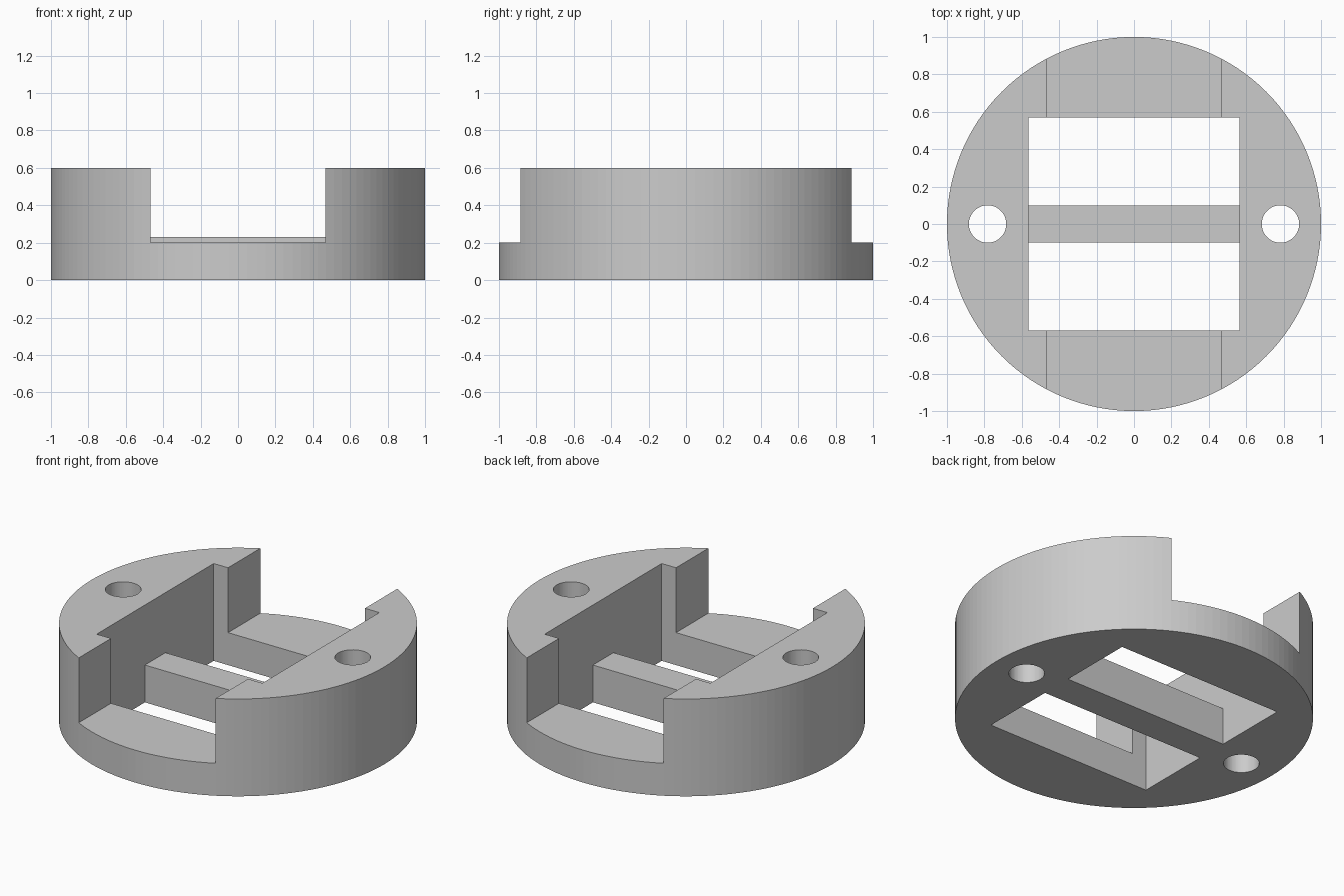
import bpy

default = bpy.data.objects.get("Cube")
if default:
    bpy.data.objects.remove(default, do_unlink=True)

RADIUS, HEIGHT, FLOOR = 1.0, 0.6, 0.2
WINDOW_X, WINDOW_Y = 0.565, 0.57
BAR_Y, BAR_TOP = 0.1, 0.23
SLOT_X = 0.467
OVER = 0.2  # cutter overshoot

grey = bpy.data.materials.new("light_grey")
grey.use_nodes = True
colour = (0.6, 0.6, 0.6, 1)
grey.diffuse_color = colour
grey.node_tree.nodes["Principled BSDF"].inputs["Base Color"].default_value = colour


def box(name, low, high):
    centre = [(a + b) / 2 for a, b in zip(low, high)]
    bpy.ops.mesh.primitive_cube_add(size=1, location=centre)
    ob = bpy.context.object
    ob.name = name
    ob.scale = [b - a for a, b in zip(low, high)]
    return ob


def cylinder(name, radius, x, low, high, sides):
    bpy.ops.mesh.primitive_cylinder_add(
        vertices=sides, radius=radius, depth=high - low,
        location=(x, 0, (low + high) / 2))
    ob = bpy.context.object
    ob.name = name
    return ob


def carve(body, cutter):
    cutter.hide_render = True
    mod = body.modifiers.new("carve", 'BOOLEAN')
    mod.operation = 'DIFFERENCE'
    mod.solver = 'EXACT'
    mod.object = cutter
    bpy.context.view_layer.objects.active = body
    bpy.ops.object.modifier_apply(modifier=mod.name)
    bpy.data.objects.remove(cutter, do_unlink=True)


# Round housing
body = cylinder("round_housing", RADIUS, 0, 0, HEIGHT, 128)
body.data.materials.append(grey)

# Square pocket above the cross bar
carve(body, box("pocket_cutter", (-WINDOW_X, -WINDOW_Y, BAR_TOP),
                (WINDOW_X, WINDOW_Y, HEIGHT + OVER)))

for side in (-1, 1):
    # Through window on each side of the cross bar
    y0, y1 = sorted((side * BAR_Y, side * WINDOW_Y))
    carve(body, box("window_cutter", (-WINDOW_X, y0, -OVER),
                    (WINDOW_X, y1, HEIGHT + OVER)))
    # Slot open to the front and back, down to the low floor
    y0, y1 = sorted((side * (WINDOW_Y - OVER), side * (RADIUS + OVER)))
    carve(body, box("slot_cutter", (-SLOT_X, y0, FLOOR),
                    (SLOT_X, y1, HEIGHT + OVER)))
    # Vertical screw hole
    carve(body, cylinder("hole_cutter", 0.1, side * 0.783,
                         -OVER, HEIGHT + OVER, 64))

# Single material and flat faces throughout
body.data.materials.clear()
body.data.materials.append(grey)
for poly in body.data.polygons:
    poly.material_index = 0
    poly.use_smooth = False
